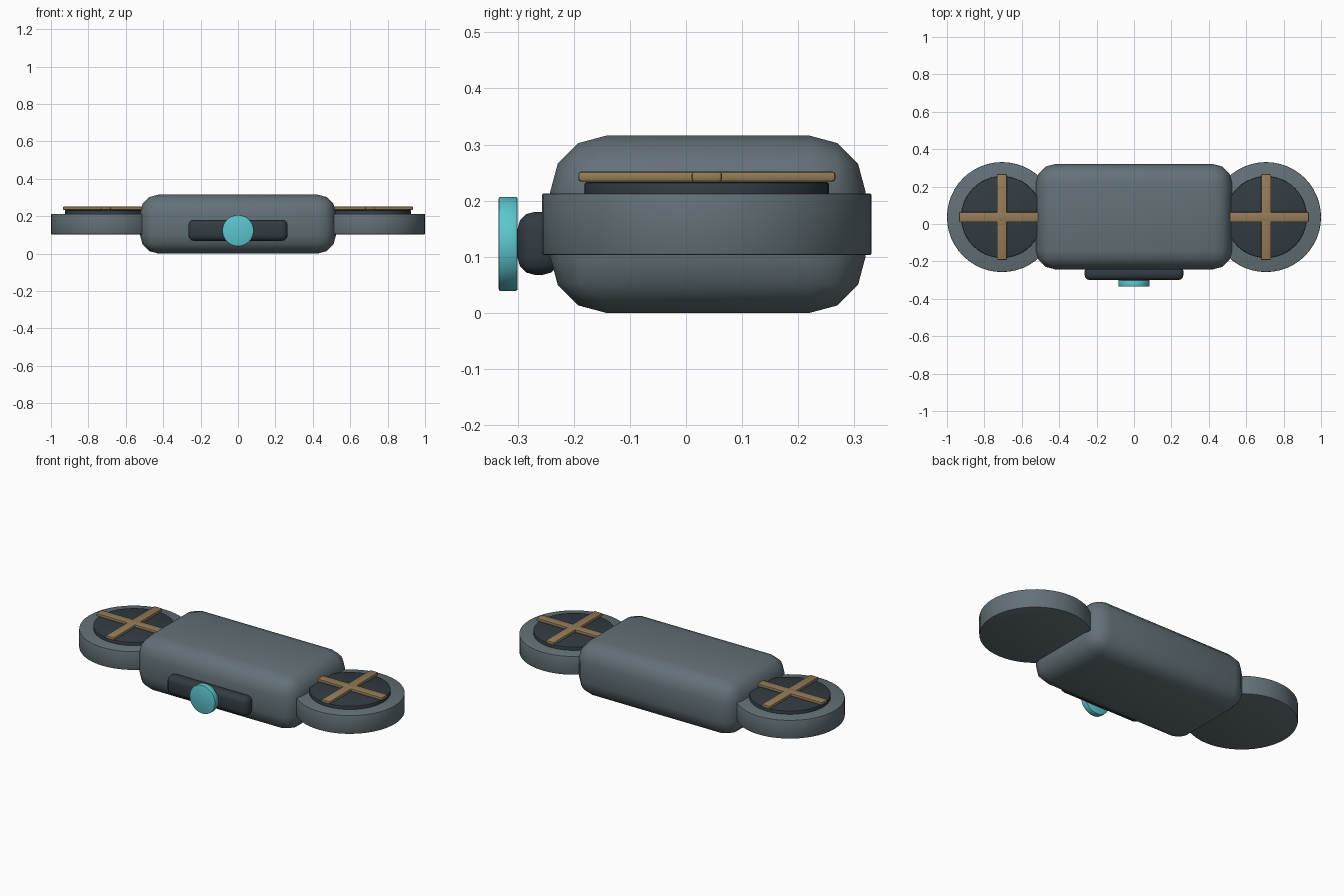
import bpy, math

if "Cube" in bpy.data.objects:
    bpy.data.objects.remove(bpy.data.objects["Cube"])

def material(name, rgb):
    m = bpy.data.materials.new(name)
    m.diffuse_color = (*rgb, 1)
    m.use_nodes = True
    m.node_tree.nodes["Principled BSDF"].inputs["Base Color"].default_value = m.diffuse_color
    return m

SHELL = material("slate", (0.125, 0.165, 0.185))
DARK = material("dark_slate", (0.032, 0.045, 0.056))
TAN = material("tan", (0.30, 0.20, 0.10))
CYAN = material("cyan", (0.11, 0.56, 0.62))

def finish(name, mat, bevel, segments):
    ob = bpy.context.object
    ob.name = name
    ob.data.materials.append(mat)
    bpy.ops.object.transform_apply(location=False, rotation=True, scale=True)
    b = ob.modifiers.new("bevel", 'BEVEL')
    b.width, b.segments = bevel, segments
    b.limit_method, b.angle_limit = 'ANGLE', math.radians(40)
    bpy.ops.object.modifier_apply(modifier="bevel")
    bpy.ops.object.shade_smooth_by_angle(angle=math.radians(35))
    return ob

def box(name, lo, hi, mat, bevel, segments=3):
    bpy.ops.mesh.primitive_cube_add(size=1, location=[(a + b) / 2 for a, b in zip(lo, hi)])
    bpy.context.object.scale = [b - a for a, b in zip(lo, hi)]
    return finish(name, mat, bevel, segments)

def disc(name, centre, radius, depth, mat, bevel, tilt=0):
    bpy.ops.mesh.primitive_cylinder_add(vertices=48, radius=radius, depth=depth,
                                        location=centre, rotation=(tilt, 0, 0))
    return finish(name, mat, bevel, 2)

# Rounded central body
box("body", (-0.524, -0.242, 0.002), (0.524, 0.32, 0.318), SHELL, 0.1)

# Front panel and round lens
box("front_panel", (-0.265, -0.30, 0.07), (0.265, -0.225, 0.182), DARK, 0.03)
disc("lens", (0, -0.317, 0.125), 0.084, 0.034, CYAN, 0.004, math.pi / 2)

# Rotor pods on both sides, each with a dark inset and crossed blades
CY = 0.037
for side, s in (("left", -1), ("right", 1)):
    x = s * 0.706
    disc(side + "_rotor_housing", (x, CY, 0.16), 0.294, 0.11, SHELL, 0.004)
    disc(side + "_rotor_well", (x, CY, 0.21), 0.218, 0.05, DARK, 0.004)
    for axis, hx, hy in (("cross", 0.229, 0.027), ("long", 0.027, 0.229)):
        box(side + "_" + axis + "_blade", (x - hx, CY - hy, 0.236),
            (x + hx, CY + hy, 0.254), TAN, 0.005, 2)

# Stand the lowest part exactly on the ground
for ob in bpy.data.objects:
    ob.location.z -= 0.002
